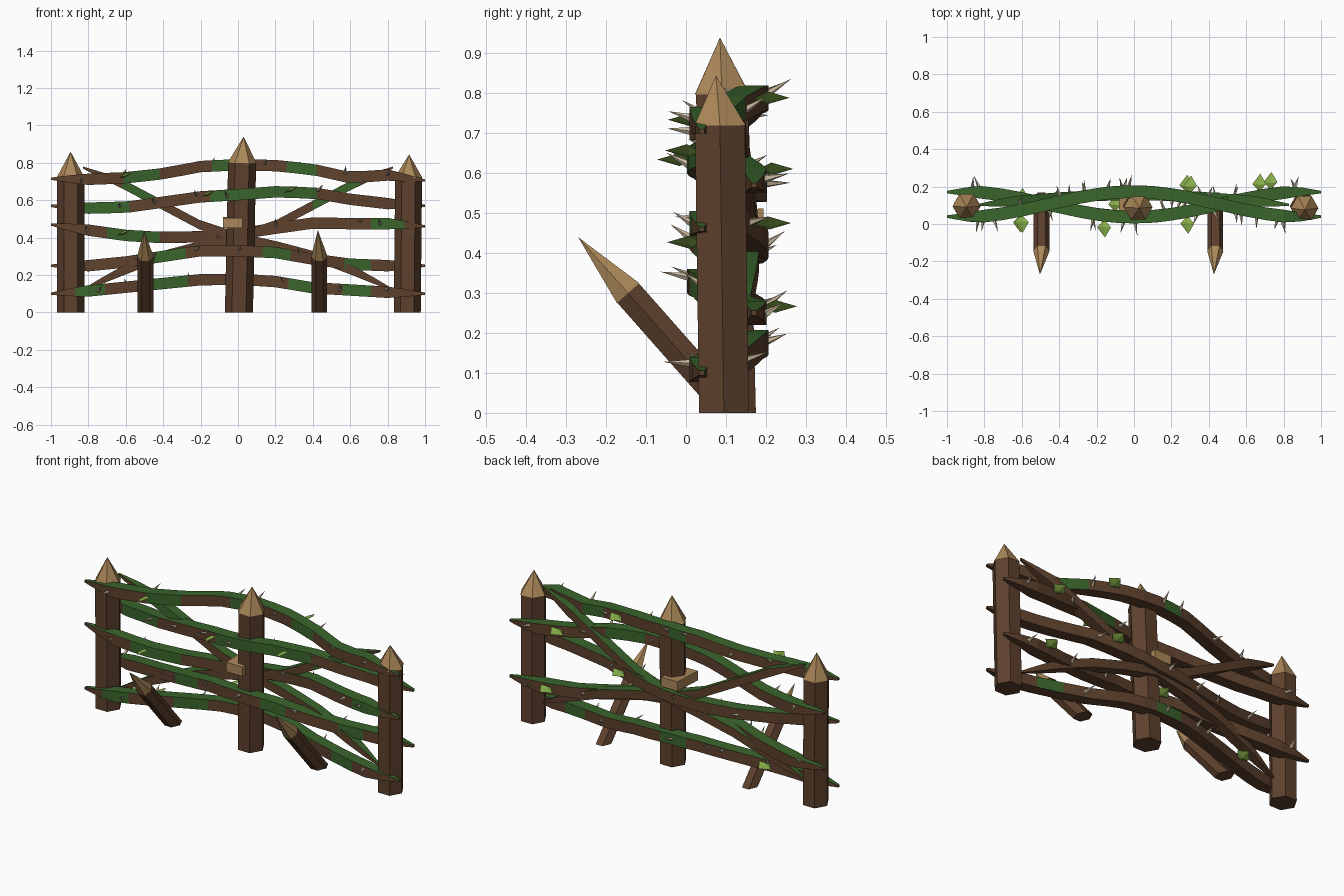
import bpy, bmesh, math, random
from mathutils import Vector

random.seed(4)
if "Cube" in bpy.data.objects:
    bpy.data.objects.remove(bpy.data.objects["Cube"], do_unlink=True)


def material(name, color):
    m = bpy.data.materials.new(name)
    m.use_nodes = True
    m.diffuse_color = (*color, 1)
    b = m.node_tree.nodes["Principled BSDF"]
    b.inputs["Base Color"].default_value = (*color, 1)
    b.inputs["Roughness"].default_value = 0.9
    return m


BARK = material("bark brown", (0.112, 0.053, 0.026))
CUT = material("cut wood tan", (0.41, 0.245, 0.1))
MOSS = material("moss green", (0.042, 0.13, 0.025))
LEAF = material("leaf green", (0.25, 0.44, 0.07))
THORN = material("pale thorn", (0.60, 0.49, 0.35))


def finish(bm, name, mats, rule=None):
    bmesh.ops.recalc_face_normals(bm, faces=bm.faces)
    bm.normal_update()
    for f in bm.faces:
        f.material_index = rule(f) if rule else 0
    me = bpy.data.meshes.new(name)
    bm.to_mesh(me)
    bm.free()
    for m in mats:
        me.materials.append(m)
    ob = bpy.data.objects.new(name, me)
    bpy.context.collection.objects.link(ob)


def tube(bm, path, radii, sides, axis, phase=0.0):
    """Loft rings square to axis along path; a zero radius ends in a point."""
    axis = Vector(axis).normalized()
    ref = Vector((0, 0, 1)) if abs(axis.z) < 0.9 else Vector((0, 1, 0))
    u = ref.cross(axis).normalized()
    v = axis.cross(u)
    rings = []
    for p, r in zip(path, radii):
        n = sides if r else 1
        angles = [phase + math.tau * k / sides for k in range(n)]
        rings.append([bm.verts.new(Vector(p) + r * (math.cos(a) * u + math.sin(a) * v))
                      for a in angles])
    for a, b in zip(rings, rings[1:]):
        for k in range(sides):
            j = (k + 1) % sides
            if len(b) == 1:
                bm.faces.new((a[k], a[j], b[0]))
            else:
                bm.faces.new((a[k], a[j], b[j], b[k]))
    for ring in (rings[0], rings[-1]):
        if len(ring) > 2:
            bm.faces.new(ring)
    return rings


def pointed_log(name, base, neck, tip, radius):
    """Hexagonal log cut level with the ground, with a sharpened pale end."""
    base, neck, tip = Vector(base), Vector(neck), Vector(tip)
    reach = (neck - base).length
    n = (neck - base).normalized()
    bm = bmesh.new()
    foot = tube(bm, [base, neck], [radius, radius], 6, n)[0]
    for v in foot:
        v.co -= n * (v.co.z / n.z)
    tube(bm, [neck, tip], [radius * 1.03, 0], 6, n)
    finish(bm, name, [BARK, CUT],
           lambda f: int((f.calc_center_median() - base).dot(n) > reach * 0.99))


# Upright posts
pointed_log("left_end_post", (-0.895, 0.1, 0), (-0.895, 0.095, 0.72), (-0.895, 0.09, 0.86), 0.073)
pointed_log("centre_post", (0.005, 0.11, 0), (0.022, 0.09, 0.80), (0.03, 0.085, 0.94), 0.075)
pointed_log("right_end_post", (0.905, 0.095, 0), (0.912, 0.085, 0.72), (0.915, 0.075, 0.845), 0.072)

# Leaning stakes
for name, x in (("left_stake", -0.495), ("right_stake", 0.435)):
    pointed_log(name, (x, 0.12, 0), (x, -0.145, 0.3), (x - 0.008, -0.27, 0.44), 0.042)

# Wooden block through the centre post
bm = bmesh.new()
bmesh.ops.create_cube(bm, size=1)
for v in bm.verts:
    v.co = Vector((-0.029, 0.101, 0.481)) + Vector((v.co.x * 0.105, v.co.y * 0.185, v.co.z * 0.054))
    v.co.z += (v.co.y - 0.1) * 0.04
finish(bm, "post_block", [CUT])


def sample(values, t):
    i = min(int(t * (len(values) - 1)), len(values) - 2)
    f = t * (len(values) - 1) - i
    return values[i] * (1 - f) + values[i + 1] * f


def branch(name, half, heights, front, back, y_of, size, cuts):
    """Four-sided vine, mossy on top and on stretches of its front and back."""
    edges = sorted({e for stretch in front + back for e in stretch})
    grid = [half * (2 * i / cuts - 1) for i in range(cuts + 1)]
    xs = sorted(edges + [g for g in grid if all(abs(g - e) > 0.025 for e in edges)])
    path = [(x, y_of(x), sample(heights, (x / half + 1) / 2)) for x in xs]
    radii = [size * min(1, 0.2 + (half - abs(x)) * 4.5) for x in xs]
    bm = bmesh.new()
    for ring, p in zip(tube(bm, path, radii, 4, (1, 0, 0), math.pi / 4), path):
        for v in ring:
            v.co.y += (v.co.y - p[1]) * 0.12

    def rule(f):
        x = f.calc_center_median().x
        if abs(f.normal.z) > 0.6:
            return int(f.normal.z > 0)
        return int(any(a < x < b for a, b in (front if f.normal.y < 0 else back)))
    finish(bm, name, [BARK, MOSS], rule)


def weave(side):
    return lambda x: 0.105 + side * 0.068 * math.cos(math.pi * x / 0.92)


# Woven rails: +1 passes behind the centre post, -1 in front of it;
# then heights, mossy stretches in front, mossy stretches at the back
rails = [
    (1, (.715, .712, .72, .742, .78, .79, .785, .765, .72, .735, .705),
     ((-.61, -.42), (-.14, -.035), (.26, .42)), ((-.14, -.035), (.42, .58))),
    (-1, (.57, .558, .562, .59, .618, .63, .645, .64, .605, .582, .57),
     ((-.83, -.58), (-.15, .42)), ((.2, .42),)),
    (1, (.47, .44, .412, .4, .405, .42, .45, .478, .475, .475, .46),
     ((-.7, -.42), (.71, .89)), ()),
    (-1, (.25, .25, .27, .3, .33, .33, .32, .285, .258, .25, .25),
     ((-.45, -.28), (.13, .28), (.57, .71)), ()),
    (1, (.10, .115, .135, .155, .175, .178, .165, .132, .12, .108, .1),
     ((-.87, -.71), (-.46, -.27), (.27, .4), (.56, .71)), ((-.14, .02), (.56, .71))),
]
for i, (side, heights, front, back) in enumerate(rails):
    branch("woven_rail_%d" % (i + 1), 1.0, heights, front, back, weave(side), 0.043, 20)

# Crossing diagonal braces
fall = (.775, .69, .58, .47, .40, .355, .30, .22, .12)
middle = lambda x: 0.1 + 0.055 * math.cos(math.pi * x / 1.7)
branch("falling_brace", 0.83, fall, ((-.62, -.4),), (), middle, 0.036, 16)
branch("rising_brace", 0.83, fall[::-1], ((.4, .65),), (), middle, 0.036, 16)

# Thorns along both faces of every rail
thorns = bmesh.new()
for i, (side, heights, _, _) in enumerate(rails):
    for k in range(9):
        x = -0.8 + k * 0.2 + random.uniform(-0.07, 0.07)
        out = 1 if weave(side)(x) > 0.105 else -1
        if k % 4 == 1:
            out = -out
        z = sample(heights, (x + 1) / 2) + random.uniform(-0.01, 0.02)
        root = Vector((x, weave(side)(x) + out * 0.026, z))
        aim = Vector((random.uniform(-.5, .5), out, random.uniform(0, .7))).normalized()
        tube(thorns, [root, root + aim * random.uniform(.06, .08)], [0.011, 0], 5, aim)
finish(thorns, "thorns", [THORN])

# Leaves: (rail, x, outward direction)
leaves = bmesh.new()
for rail, x, out in ((0, -.6, -1), (0, .3, 1), (1, -.16, -1), (1, .285, -1), (1, .67, 1),
                     (2, -.61, -1), (2, .28, 1), (3, -.1, 1), (3, .73, 1), (4, -.6, 1)):
    side, heights, _, _ = rails[rail]
    root = Vector((x, weave(side)(x) + out * 0.024, sample(heights, (x + 1) / 2) + 0.01))
    shape = [(0, 0, 0), (.037, .04, .02), (-.037, .04, -.012), (0, .035, .014),
             (0, .035, -.006), (.005, .095, .004)]
    verts = [leaves.verts.new(root + Vector((a, b * out, c))) for a, b, c in shape]
    bmesh.ops.convex_hull(leaves, input=verts)
finish(leaves, "leaves", [LEAF])
